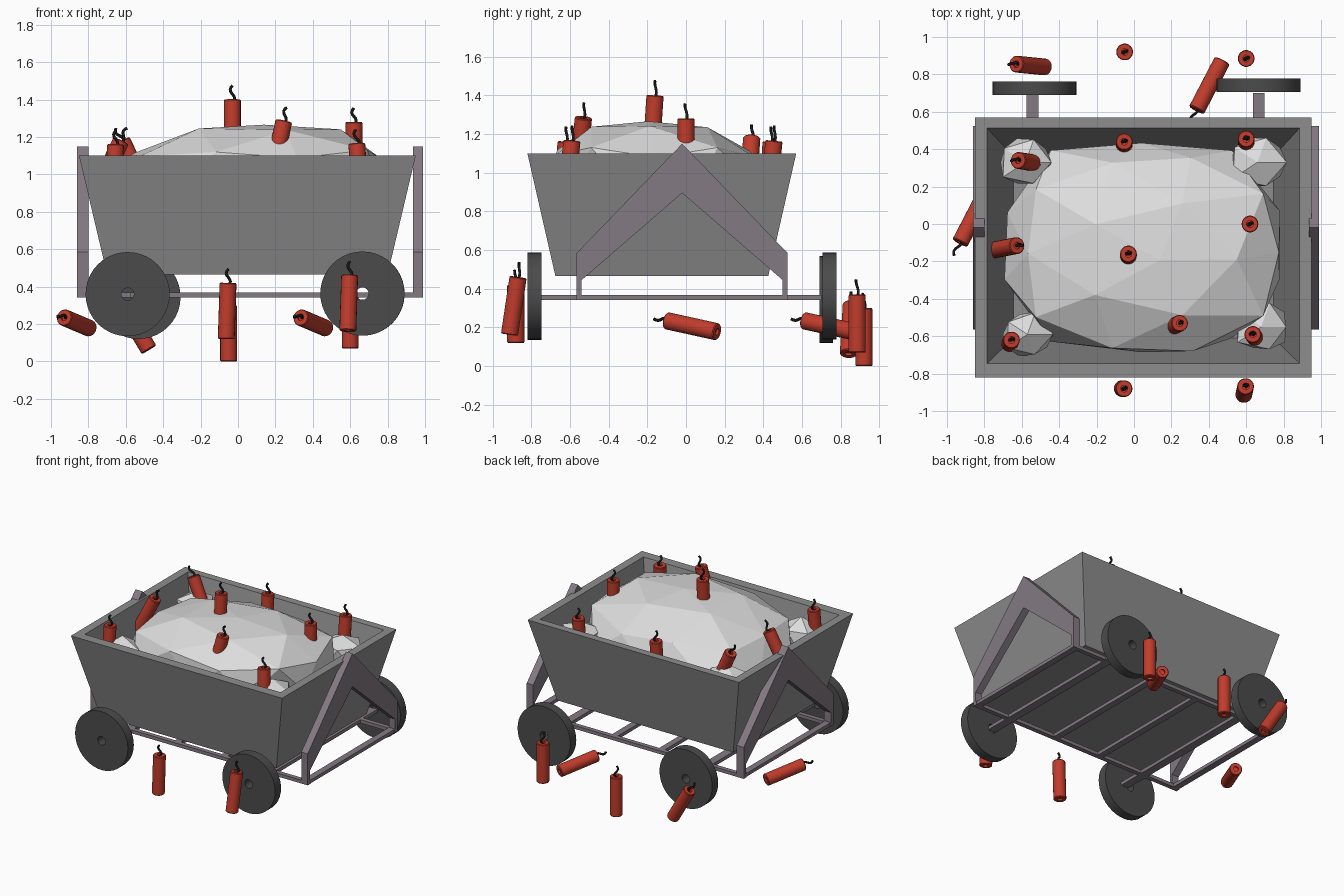
import bpy, bmesh, math, random
from mathutils import Vector, Matrix

if "Cube" in bpy.data.objects:
    bpy.data.objects.remove(bpy.data.objects["Cube"])

random.seed(4)


def material(name, rgb):
    m = bpy.data.materials.new(name)
    m.diffuse_color = (*rgb, 1)
    m.use_nodes = True
    m.node_tree.nodes["Principled BSDF"].inputs["Base Color"].default_value = m.diffuse_color
    return m


GREY = material("tub grey", (0.27, 0.27, 0.27))
PURPLE = material("frame purple grey", (0.23, 0.195, 0.225))
DARK = material("wheel dark grey", (0.07, 0.07, 0.07))
WHITE = material("powder white", (0.72, 0.72, 0.72))
RED = material("stick red", (0.53, 0.045, 0.025))
BLACK = material("fuse black", (0.01, 0.01, 0.01))


def add(name, data, mat=None, matrix=None):
    ob = bpy.data.objects.new(name, data)
    bpy.context.scene.collection.objects.link(ob)
    if mat and not data.materials:
        data.materials.append(mat)
    if matrix:
        ob.matrix_world = matrix
    return ob


def to_mesh(bm, name):
    bmesh.ops.recalc_face_normals(bm, faces=bm.faces)
    me = bpy.data.meshes.new(name)
    bm.to_mesh(me)
    bm.free()
    return me


def box(name, x, y, z, mat):
    bm = bmesh.new()
    bmesh.ops.create_cube(bm, size=1)
    for v in bm.verts:
        v.co = [(a + b) / 2 + (b - a) * c for (a, b), c in zip((x, y, z), v.co)]
    return add(name, to_mesh(bm, name), mat)


def lathe(name, profile, n, cap=False):
    """Spin (radius, z) points around z; closed loop, or open with capped ends."""
    bm = bmesh.new()
    rings = [[bm.verts.new((r * math.cos(2 * math.pi * i / n), r * math.sin(2 * math.pi * i / n), z))
              for i in range(n)] for r, z in profile]
    pairs = list(zip(rings, rings[1:])) + ([] if cap else [(rings[-1], rings[0])])
    for a, b in pairs:
        for i in range(n):
            j = (i + 1) % n
            f = bm.faces.new((a[i], a[j], b[j], b[i]))
            f.smooth = abs(a[0].co.z - b[0].co.z) > 0.02   # flat ends, smooth sides
    if cap:
        bm.faces.new(rings[0])
        bm.faces.new(rings[-1])
    return to_mesh(bm, name)


# Tub: tapered open box with thick walls
def ring(bm, x0, x1, y0, y1, z):
    return [bm.verts.new(p) for p in ((x0, y0, z), (x1, y0, z), (x1, y1, z), (x0, y1, z))]


bm = bmesh.new()
loops = [ring(bm, -0.70, 0.80, -0.675, 0.425, 0.465), ring(bm, -0.85, 0.95, -0.82, 0.57, 1.10),
         ring(bm, -0.785, 0.885, -0.745, 0.512, 1.10), ring(bm, -0.645, 0.745, -0.61, 0.36, 0.50)]
for a, b in zip(loops, loops[1:]):
    for i in range(4):
        j = (i + 1) % 4
        bm.faces.new((a[i], a[j], b[j], b[i]))
bm.faces.new(loops[0])
bm.faces.new(loops[-1])
add("tub", to_mesh(bm, "tub"), GREY)


# Powder heap: boxy faceted boulder, with smaller lumps in the corners
def lump(name, centre, size, power, jitter, subdiv=2, shear=(0, 0)):
    bm = bmesh.new()
    bmesh.ops.create_icosphere(bm, subdivisions=subdiv, radius=1)
    for v in bm.verts:
        c = v.co.normalized()
        r = (abs(c.x) ** power + abs(c.y) ** power + abs(c.z) ** 2.2) ** (-1 / power)
        c = c * r * (1 + random.uniform(-jitter, jitter))
        h = max(0, c.z)
        v.co = [centre[k] + size[k] * c[k] for k in range(3)]
        v.co.x += shear[0] * h
        v.co.y += shear[1] * h
    return add(name, to_mesh(bm, name), WHITE)


lump("powder_heap", (0.04, -0.115, 0.91), (0.735, 0.56, 0.36), 3.2, 0.025, 2, (0.1, -0.08))
for i, (x, y, s) in enumerate(((-0.58, 0.33, 0.15), (0.66, 0.33, 0.16),
                               (-0.57, -0.59, 0.14), (0.68, -0.55, 0.15))):
    lump(f"corner_lump_{i}", (x, y, 0.95), (s, s * 0.9, 0.13), 2.5, 0.08, 1)

# Gable supports at both ends
half = [(0.545, 0.345), (0.545, 0.585), (0, 1.15)]
inner = [(0, 0.895), (0.52, 0.445), (0.52, 0.345)]
outline = half + [(-y, z) for y, z in half[1::-1]] + [(-y, z) for y, z in inner[::-1]] + inner[1:]
for name, x0, x1 in (("left_gable", -0.86, -0.80), ("right_gable", 0.935, 0.99)):
    bm = bmesh.new()
    face = bm.faces.new([bm.verts.new((x0, y - 0.02, z)) for y, z in outline])
    out = bmesh.ops.extrude_face_region(bm, geom=[face])["geom"]
    bmesh.ops.translate(bm, vec=(x1 - x0, 0, 0),
                        verts=[g for g in out if isinstance(g, bmesh.types.BMVert)])
    add(name, to_mesh(bm, name), PURPLE)

# Undercarriage: rails, cross bars and axles
Z = (0.342, 0.368)
box("front_rail", (-0.86, 0.99), (-0.565, -0.53), Z, PURPLE)
box("back_rail", (-0.86, 0.99), (0.49, 0.525), Z, PURPLE)
for i, x in enumerate((-0.83, -0.14, 0.26, 0.962)):
    box(f"cross_bar_{i}", (x - 0.025, x + 0.025), (-0.56, 0.52), Z, PURPLE)
for i, x in enumerate((-0.542, 0.667)):
    box(f"axle_{i}", (x - 0.032, x + 0.032), (-0.75, 0.70), Z, PURPLE)

# Wheels: discs with a small hub hole
wheel = lathe("wheel", [(0.033, -0.036), (0.225, -0.036), (0.225, 0.036), (0.033, 0.036)], 40)
for name, x, y, z in (("front_left", -0.59, -0.783, 0.36), ("front_right", 0.665, -0.783, 0.363),
                      ("back_left", -0.532, 0.725, 0.345), ("back_right", 0.666, 0.742, 0.363)):
    add(name + "_wheel", wheel, DARK,
        Matrix.Translation((x, y, z)) @ Matrix.Rotation(math.pi / 2, 4, 'X'))

# Stick with recessed ends, and a wavy fuse
L, R = 0.30, 0.045
stick = lathe("stick", [(0.018, 0.015), (0.018, 0), (R - 0.004, 0), (R, 0.005), (R, L - 0.005),
                        (R - 0.004, L), (0.018, L), (0.018, L - 0.015)], 18, cap=True)
cu = bpy.data.curves.new("fuse_path", 'CURVE')
cu.dimensions = '3D'
cu.bevel_depth = 0.008
cu.bevel_resolution = 1
cu.use_fill_caps = True
sp = cu.splines.new('POLY')
sp.points.add(8)
for i, p in enumerate(sp.points):
    t = i / 8
    p.co = (0.012 * math.sin(t * 6.3), 0.006 * math.sin(t * 5), L - 0.015 + 0.09 * t, 1)
tmp = bpy.data.objects.new("fuse_tmp", cu)
bpy.context.scene.collection.objects.link(tmp)
fuse = bpy.data.meshes.new_from_object(tmp.evaluated_get(bpy.context.evaluated_depsgraph_get()))
bpy.data.objects.remove(tmp)

# Sticks: (top point, direction from base to top)
UP = (0, 0, 1)
sticks = [
    # around the cart
    ((-0.05, 0.92, 0.30), UP), ((0.60, 0.885, 0.37), UP),
    ((-0.053, -0.88, 0.42), (0.01, -0.0, 0.3)), ((0.597, -0.868, 0.46), (0.01, 0.045, 0.3)),
    ((-0.63, 0.855, 0.32), (-0.15, 0.015, 0.25)),
    ((0.335, 0.61, 0.235), (-0.13, -0.25, 0.055)), ((-0.93, -0.10, 0.235), (-0.13, -0.25, 0.055)),
    # stuck in the heap
    ((-0.03, -0.16, 1.40), (0, 0.02, 0.3)), ((0.245, -0.53, 1.285), (0.06, 0.03, 0.28)),
    ((0.62, 0.0, 1.28), UP), ((0.60, 0.455, 1.165), (0, 0.03, 0.3)),
    ((-0.052, 0.44, 1.16), (0, 0.02, 0.3)), ((-0.62, 0.34, 1.18), (-0.13, 0.02, 0.27)),
    ((-0.625, -0.115, 1.18), (0.13, 0.025, 0.27)), ((-0.655, -0.62, 1.16), (0.01, 0.02, 0.3)),
    ((0.635, -0.59, 1.165), (-0.02, 0.03, 0.3)),
]
for i, (top, d) in enumerate(sticks):
    d = Vector(d).normalized()
    m = Matrix.Translation(Vector(top) - d * L) @ Vector((0, 0, 1)).rotation_difference(d).to_matrix().to_4x4()
    add(f"stick_{i}", stick, RED, m)
    add(f"fuse_{i}", fuse, BLACK, m)
